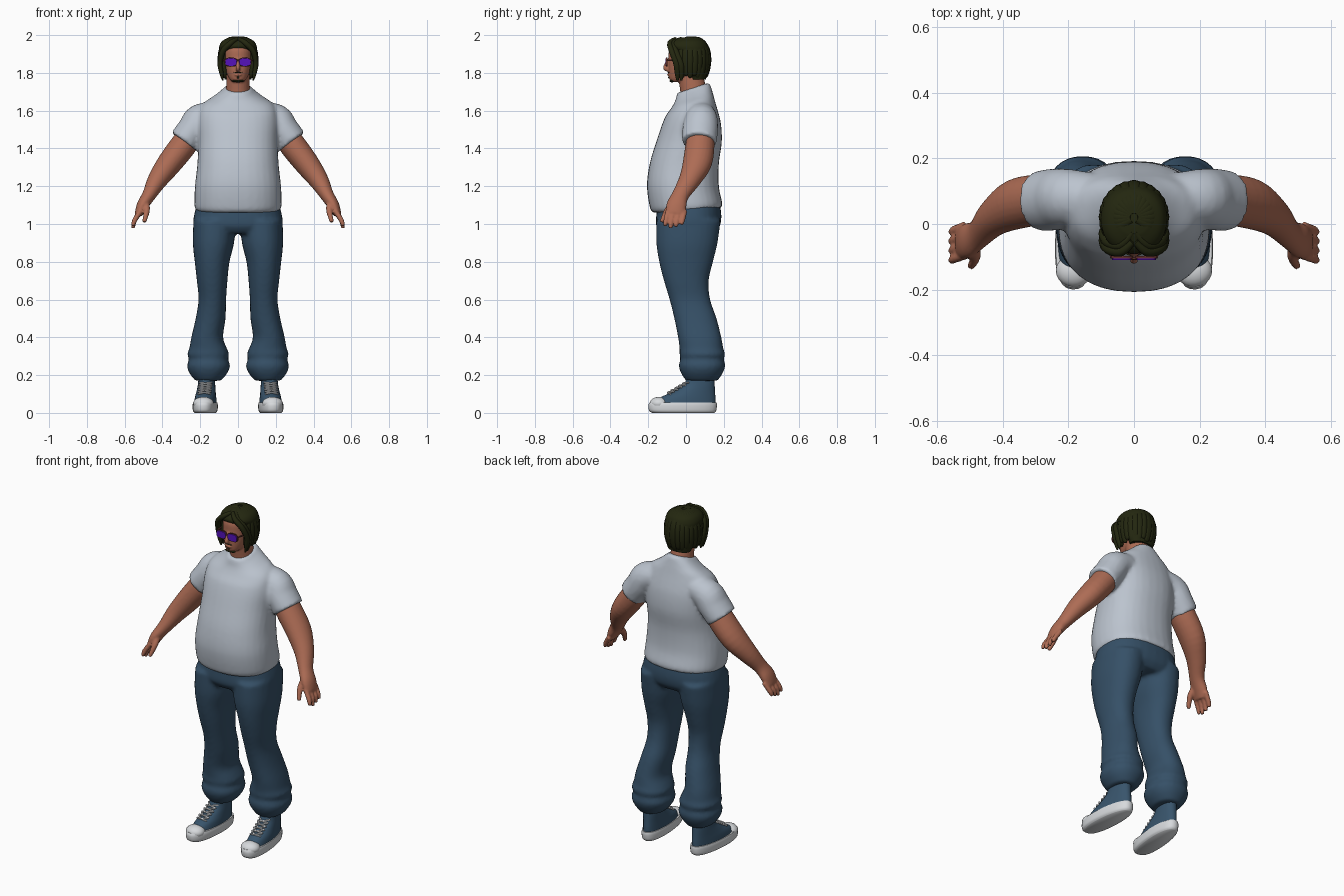
import bpy, bmesh, math
from mathutils import Vector, Matrix

cube = bpy.data.objects.get("Cube")
if cube:
    bpy.data.objects.remove(cube, do_unlink=True)


def material(name, rgb):
    m = bpy.data.materials.new(name)
    m.use_nodes = True
    m.diffuse_color = (*rgb, 1)
    bsdf = m.node_tree.nodes["Principled BSDF"]
    bsdf.inputs["Base Color"].default_value = (*rgb, 1)
    bsdf.inputs["Roughness"].default_value = 0.8
    return m


SHIRT = material("pale grey cotton", (.50, .55, .62))
DENIM = material("blue denim", (.036, .08, .135))
CANVAS = material("shoe blue canvas", (.04, .09, .15))
RUBBER = material("white rubber", (.68, .70, .72))
SKIN = material("tan skin", (.42, .15, .09))
HAIR = material("dark olive hair", (.017, .02, .005))
LENS = material("purple lens", (.09, .006, .5))
FRAME = material("red brown frame", (.12, .03, .025))


def dense(rows, n=4):
    """Smoothly interpolate rows of numbers."""
    out = []
    for i in range(len(rows) - 1):
        a, b, c, d = (rows[max(i - 1, 0)], rows[i], rows[i + 1],
                      rows[min(i + 2, len(rows) - 1)])
        for k in range(n):
            t = k / n
            out.append([q + t * (r - p) / 2 + t * t * (p - 2.5 * q + 2 * r - s / 2)
                        + t ** 3 * (1.5 * (q - r) + (s - p) / 2)
                        for p, q, r, s in zip(a, b, c, d)])
    return out + [list(rows[-1])]


def circle(sides, power):
    for k in range(sides):
        a = math.tau * k / sides
        c, s = math.cos(a), math.sin(a)
        yield (math.copysign(abs(c) ** (2 / power), c),
               math.copysign(abs(s) ** (2 / power), s))


def skin(bm, rings):
    rows = [[bm.verts.new(p) for p in ring] for ring in rings]
    n = len(rows[0])
    for a, b in zip(rows, rows[1:]):
        for k in range(n):
            bm.faces.new((a[k], a[(k + 1) % n], b[(k + 1) % n], b[k]))
    bm.faces.new(rows[0])
    bm.faces.new(rows[-1])


def stack(bm, rows, sides=32, power=2.2):
    """Level rings: z, centre x, half width, front y, back y."""
    skin(bm, [[(cx + w * c, (f + b) / 2 + (b - f) / 2 * s, z)
               for c, s in circle(sides, power)]
              for z, cx, w, f, b in dense(rows)])


def tube(bm, rows, ref=(0, 1, 0), sides=16, power=2, n=4):
    """Rings across a path: x, y, z, radius across, radius along ref."""
    rows = dense(rows, n)
    pts = [Vector(r[:3]) for r in rows]
    rings = []
    for i, r in enumerate(rows):
        t = (pts[min(i + 1, len(pts) - 1)] - pts[max(i - 1, 0)]).normalized()
        u = Vector(ref).cross(t).normalized()
        v = t.cross(u)
        rings.append([pts[i] + u * r[3] * c + v * r[4] * s
                      for c, s in circle(sides, power)])
    skin(bm, rings)


def ball(bm, centre, size):
    bmesh.ops.create_uvsphere(bm, u_segments=20, v_segments=12, radius=1,
                              matrix=Matrix.Translation(centre) @ Matrix.Diagonal((*size, 1)))


def finish(name, bm, mat, voxel=0, mirror=False):
    bmesh.ops.recalc_face_normals(bm, faces=bm.faces[:])
    me = bpy.data.meshes.new(name)
    bm.to_mesh(me)
    bm.free()
    me.materials.append(mat)
    ob = bpy.data.objects.new(name, me)
    bpy.context.collection.objects.link(ob)
    bpy.ops.object.select_all(action='DESELECT')
    ob.select_set(True)
    bpy.context.view_layer.objects.active = ob
    bpy.ops.object.shade_smooth_by_angle(angle=math.radians(50))
    if voxel:
        r = ob.modifiers.new("fuse", 'REMESH')
        r.mode, r.voxel_size, r.use_smooth_shade = 'VOXEL', voxel, True
        s = ob.modifiers.new("soften", 'SMOOTH')
        s.factor, s.iterations = .5, 4
    if mirror:
        m = ob.modifiers.new("other side", 'MIRROR')
        m.use_mirror_merge = False
    return ob


# Shirt: torso and sleeves fused, with sloping collar and hem
bm = bmesh.new()
stack(bm, [(1.075, 0, .222, -.17, .187), (1.1, 0, .231, -.19, .192),
           (1.2, 0, .228, -.207, .174), (1.32, 0, .215, -.192, .174),
           (1.44, 0, .211, -.156, .19), (1.55, 0, .212, -.118, .182),
           (1.63, 0, .19, -.078, .155), (1.675, 0, .125, -.058, .14),
           (1.71, 0, .078, -.05, .128), (1.722, 0, .07, -.045, .12)], power=2.3)
for v in bm.verts:
    top = min(max((v.co.z - 1.58) / .12, 0), 1)
    hem = min(max((1.18 - v.co.z) / .08, 0), 1)
    v.co.z += (.33 * top + .08 * hem) * (v.co.y - .04)
for s in (1, -1):
    tube(bm, [(s * .12, .08, 1.58, .07, .075), (s * .2, .08, 1.55, .086, .088),
              (s * .238, .075, 1.5, .083, .094), (s * .287, .07, 1.435, .082, .092)],
         sides=28)
finish("shirt", bm, SHIRT, .011)

# Trousers: hips and two baggy legs gathered at the ankle
bm = bmesh.new()
stack(bm, [(1.13, 0, .21, -.15, .175), (1.05, 0, .232, -.157, .187),
           (.99, 0, .236, -.158, .18), (.95, 0, .2, -.13, .15)], power=2.4)
for s in (1, -1):
    stack(bm, [(1.02, s * .124, .112, -.157, .183), (.9, s * .13, .109, -.157, .167),
               (.8, s * .137, .092, -.142, .143), (.7, s * .137, .081, -.117, .12),
               (.6, s * .136, .073, -.087, .128), (.5, s * .145, .079, -.062, .162),
               (.4, s * .163, .084, -.042, .187), (.34, s * .158, .1, -.034, .198),
               (.31, s * .158, .111, -.034, .207), (.285, s * .156, .103, -.03, .2),
               (.25, s * .156, .114, -.038, .208), (.21, s * .157, .1, -.026, .194),
               (.17, s * .158, .068, 0, .167)])
finish("trousers", bm, DENIM, .011)

# Arms with hands and spread fingers
bm = bmesh.new()
tube(bm, [(.25, .075, 1.49, .06, .065), (.28, .075, 1.43, .07, .076),
          (.36, .06, 1.325, .066, .077), (.425, .02, 1.235, .053, .058),
          (.47, -.028, 1.155, .037, .045), (.505, -.05, 1.1, .031, .053),
          (.527, -.057, 1.05, .021, .05)], sides=24)
for i in range(4):
    y = -.1 + .029 * i
    tip = .975 + .012 * abs(i - 1.2)
    tube(bm, [(.515, y + .006, 1.07, .014, .015), (.547, y - .006, 1.02, .014, .014),
              (.556, y - .012, tip, .01, .01)], sides=10)
tube(bm, [(.49, -.06, 1.12, .02, .02), (.483, -.1, 1.07, .017, .017),
          (.497, -.13, 1.01, .011, .011)], sides=10)
finish("arms", bm, SKIN, .006, True)

# Shoes
ANKLE = Vector((.165, .08, 0))


def shoe_part(name, bm, mat):
    for v in bm.verts:
        v.co.x = ANKLE.x + (v.co.x - ANKLE.x) * (1 - .8 * max(v.co.y, 0))
    bmesh.ops.rotate(bm, verts=bm.verts[:], cent=ANKLE,
                     matrix=Matrix.Rotation(.08, 3, 'Z'))
    finish(name, bm, mat, mirror=True)


bm = bmesh.new()
stack(bm, [(0, .165, .054, -.18, .15), (.012, .165, .063, -.196, .16),
           (.04, .165, .065, -.2, .164), (.056, .165, .062, -.194, .162)], power=2.5)
ball(bm, (.165, -.143, .05), (.055, .05, .035))
shoe_part("shoe_soles", bm, RUBBER)
bm = bmesh.new()
stack(bm, [(.04, .165, .059, -.18, .156), (.08, .165, .056, -.14, .156),
           (.11, .165, .052, -.075, .154), (.15, .165, .048, -.012, .152),
           (.2, .165, .045, .005, .15)])
shoe_part("shoe_uppers", bm, CANVAS)
bm = bmesh.new()
for i in range(5):
    y = -.103 + .02 * i
    z = .102 + .6 * (y + .1)
    for s in (1, -1):
        tube(bm, [(.165 - s * .034, y + .016, z, .005, .005),
                  (.165, y + .006, z + .008, .005, .005),
                  (.165 + s * .034, y + .034, z + .012, .005, .005)], sides=6)
shoe_part("shoe_laces", bm, RUBBER)

# Head, neck, nose and lips
bm = bmesh.new()
stack(bm, [(1.752, 0, .028, -.078, -.02), (1.768, 0, .045, -.088, .02),
           (1.8, 0, .061, -.092, .07), (1.84, 0, .07, -.093, .09),
           (1.88, 0, .074, -.092, .1), (1.93, 0, .073, -.088, .1),
           (1.97, 0, .05, -.055, .07)])
tube(bm, [(0, .045, 1.63, .068, .075), (0, .04, 1.7, .064, .07),
          (0, .02, 1.8, .06, .065)], sides=24)
tube(bm, [(0, -.088, 1.875, .007, .009), (0, -.104, 1.845, .011, .01),
          (0, -.108, 1.824, .013, .013), (0, -.09, 1.814, .009, .01)], ref=(1, 0, 0))
ball(bm, (0, -.092, 1.79), (.02, .008, .006))
finish("head", bm, SKIN, .005)

# Moustache and chin beard
bm = bmesh.new()
ball(bm, (0, -.091, 1.803), (.024, .006, .003))
ball(bm, (0, -.089, 1.776), (.006, .006, .006))
ball(bm, (0, -.074, 1.757), (.034, .014, .007))
finish("beard", bm, HAIR)

# Hair: under layer, then overlapping locks swept from the crown
bm = bmesh.new()
stack(bm, [(1.765, 0, .07, .02, .105), (1.82, 0, .088, 0, .115),
           (1.88, 0, .098, -.025, .118), (1.92, 0, .1, -.075, .118),
           (1.945, 0, .098, -.09, .115), (1.97, 0, .082, -.07, .1),
           (1.988, 0, .045, -.03, .065)])
finish("hair_base", bm, HAIR)
bm = bmesh.new()
for i in range(9):
    a = math.radians(62 + 14.5 * i)
    x, y = math.sin(a), -math.cos(a)
    low = 1.775 + .012 * (i % 2)
    path = [(.12, 1.982), (.6, 1.972), (.95, 1.925), (1.02, 1.86), (.93, 1.8), (.88, low)]
    size = (.011, .013, .016, .017, .014, .006)
    tube(bm, [(.089 * x * r, .02 + .095 * y * r, z, w, w * 1.35)
              for (r, z), w in zip(path, size)], ref=(-y, x, 0), sides=10)
for k in range(2):
    tube(bm, [(.004, -.055 + .03 * k, 1.98, .01, .01), (.04, -.085 + .02 * k, 1.958, .014, .014),
              (.08, -.075 + .02 * k, 1.915, .015, .016), (.095, -.05 + .02 * k, 1.85, .013, .018),
              (.088, -.045 + .02 * k, 1.8, .011, .016), (.08, -.045 + .02 * k, 1.76, .004, .006)],
         sides=10)
finish("hair_locks", bm, HAIR, mirror=True)

# Sunglasses
bm = bmesh.new()
tube(bm, [(.037, -.098, 1.857, .034, .024), (.037, -.105, 1.857, .034, .024)],
     ref=(0, 0, 1), sides=24, power=3, n=1)
tube(bm, [(0, -.105, 1.866, .004, .004), (.02, -.104, 1.866, .004, .004)], sides=8, n=1)
tube(bm, [(.068, -.101, 1.866, .004, .004), (.078, -.07, 1.866, .004, .004),
          (.08, .01, 1.864, .004, .004)], ref=(0, 0, 1), sides=8)
finish("glasses_frame", bm, FRAME, mirror=True)
bm = bmesh.new()
tube(bm, [(.037, -.104, 1.857, .031, .021), (.037, -.109, 1.857, .03, .02)],
     ref=(0, 0, 1), sides=24, power=3, n=1)
finish("glasses_lenses", bm, LENS, mirror=True)
